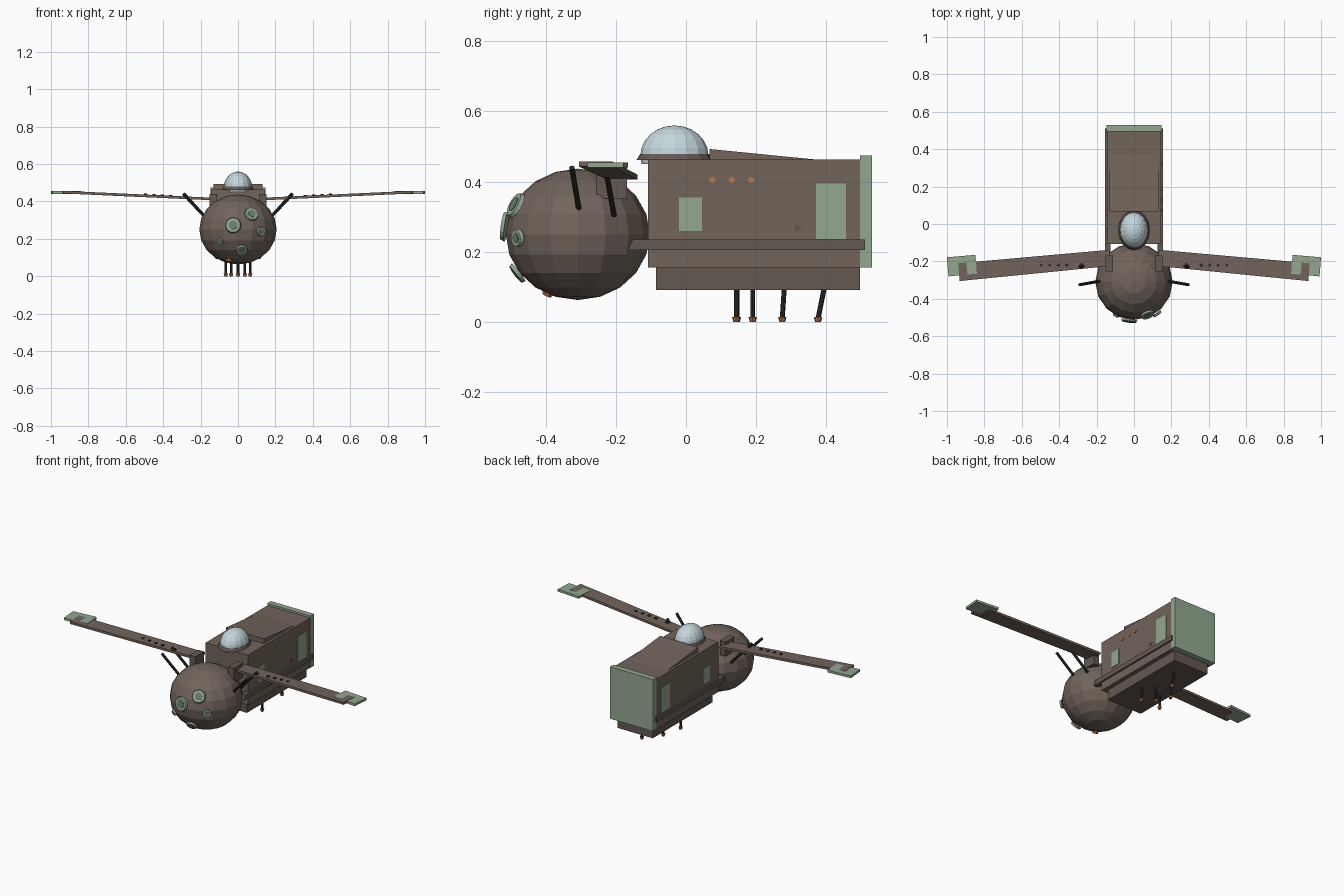
import bpy, bmesh
from mathutils import Vector, Matrix

if "Cube" in bpy.data.objects:
    bpy.data.objects.remove(bpy.data.objects["Cube"])


def mat(name, rgb):
    m = bpy.data.materials.new(name)
    m.diffuse_color = (*rgb, 1)
    m.use_nodes = True
    m.node_tree.nodes["Principled BSDF"].inputs["Base Color"].default_value = m.diffuse_color
    return m


BROWN = mat("brown", (0.165, 0.128, 0.105))
TRIM = mat("trim_brown", (0.13, 0.098, 0.083))
GREEN = mat("sage", (0.29, 0.39, 0.28))
DEEP = mat("deep_green", (0.13, 0.21, 0.15))
DARK = mat("dark", (0.03, 0.028, 0.025))
GLASS = mat("glass", (0.55, 0.67, 0.71))
ORANGE = mat("orange", (0.5, 0.18, 0.06))


def finish(name, bm, m):
    bmesh.ops.recalc_face_normals(bm, faces=bm.faces)
    me = bpy.data.meshes.new(name)
    bm.to_mesh(me)
    bm.free()
    me.materials.append(m)
    ob = bpy.data.objects.new(name, me)
    bpy.context.collection.objects.link(ob)
    return ob


def box(name, x, y, z, m):
    """Box from (min, max) pairs."""
    bm = bmesh.new()
    bmesh.ops.create_cube(bm, size=1)
    for v in bm.verts:
        v.co = [a + (c + 0.5) * (b - a) for c, (a, b) in zip(v.co, (x, y, z))]
    return finish(name, bm, m)


def prism(name, outline, x0, x1, m):
    """Extrude a (y, z) outline along x."""
    bm = bmesh.new()
    f = bm.faces.new([bm.verts.new((x0, y, z)) for y, z in outline])
    g = bmesh.ops.extrude_face_region(bm, geom=[f])["geom"]
    for v in g:
        if isinstance(v, bmesh.types.BMVert):
            v.co.x = x1
    return finish(name, bm, m)


def rod(name, a, b, r1, m, r2=None, sides=8):
    a, b = Vector(a), Vector(b)
    d = b - a
    bm = bmesh.new()
    bmesh.ops.create_cone(bm, cap_ends=True, segments=sides, radius1=r1,
                          radius2=r1 if r2 is None else r2, depth=d.length,
                          matrix=Matrix.Translation((a + b) / 2) @
                          d.to_track_quat("Z", "Y").to_matrix().to_4x4())
    return finish(name, bm, m)


def ellipsoid(name, c, r, m, u, v):
    bm = bmesh.new()
    bmesh.ops.create_uvsphere(bm, u_segments=u, v_segments=v, radius=1,
                              matrix=Matrix.Translation(c) @ Matrix.Diagonal((*r, 1)))
    return finish(name, bm, m)


def mirror(ob):
    ob.modifiers.new("mirror", "MIRROR").use_axis = (True, False, False)
    return ob


# Round front cabin
C, R = Vector((0, -0.308, 0.25)), Vector((0.207, 0.205, 0.187))
ellipsoid("front_cabin", C, R, BROWN, 16, 10)


# Portholes sitting just off the cabin surface
def cabin_point(x, z):
    s = 1 - (x / R.x) ** 2 - ((z - C.z) / R.z) ** 2
    p = Vector((x, -R.y * max(s, 0) ** 0.5, z - C.z))
    n = Vector((p.x / R.x ** 2, p.y / R.y ** 2, p.z / R.z ** 2)).normalized()
    return C + p, n


for i, (x, z, r) in enumerate([(-0.025, 0.272, 0.043), (0.07, 0.33, 0.039),
                               (0.12, 0.24, 0.026), (-0.092, 0.192, 0.019),
                               (0.02, 0.143, 0.032)]):
    p, n = cabin_point(x, z)
    rod(f"porthole_rim_{i}", p + n * 0.002, p + n * 0.013, r, GREEN, r * 0.9, 16)
    rod(f"porthole_glass_{i}", p + n * 0.01, p + n * 0.015, r * 0.55, DEEP, sides=12)
p, n = cabin_point(-0.048, 0.085)
rod("chin_lamp", p - n * 0.004, p + n * 0.01, 0.019, ORANGE, 0.014)

# Cargo hull, keel, sloping roof and rear door
box("cargo_hull", (-0.145, 0.145), (-0.108, 0.495), (0.155, 0.463), BROWN)
box("keel", (-0.12, 0.12), (-0.085, 0.495), (0.092, 0.155), TRIM)
prism("roof_wedge", [(0.067, 0.46), (0.067, 0.493), (0.37, 0.463), (0.37, 0.46)],
      -0.13, 0.13, BROWN)
box("rear_door", (-0.147, 0.147), (0.495, 0.53), (0.155, 0.475), GREEN)
mirror(prism("side_rail", [(-0.165, 0.205), (-0.152, 0.235), (0.51, 0.235), (0.51, 0.205)],
             0.125, 0.155, TRIM))

# Side windows on both flanks, lamps on the right
mirror(box("front_window", (0.14, 0.149), (-0.02, 0.045), (0.26, 0.355), GREEN))
mirror(box("rear_window", (0.14, 0.149), (0.37, 0.455), (0.237, 0.395), GREEN))
for i in range(3):
    y = 0.075 + 0.055 * i
    rod(f"side_lamp_{i}", (0.14, y, 0.405), (0.149, y, 0.405), 0.009, ORANGE)
prism("side_marker", [(0.311, 0.256), (0.311, 0.281), (0.333, 0.268)], 0.14, 0.148, TRIM)

# Glass dome on its collar
bm = bmesh.new()
bmesh.ops.create_cone(bm, cap_ends=True, segments=16, radius1=1.06, radius2=0.96, depth=1,
                      matrix=Matrix.Translation((0, -0.033, 0.47)) @
                      Matrix.Diagonal((0.08, 0.102, 0.018, 1)))
finish("dome_collar", bm, TRIM)
ellipsoid("dome", (0, -0.033, 0.474), (0.076, 0.097, 0.086), GLASS, 16, 12)
dome = bpy.data.objects["dome"].data
bm = bmesh.new()
bm.from_mesh(dome)
bmesh.ops.bisect_plane(bm, geom=bm.verts[:] + bm.edges[:] + bm.faces[:],
                       plane_co=(0, 0, 0.45), plane_no=(0, 0, 1), clear_inner=True)
bm.to_mesh(dome)
bm.free()


# Swept wings with slight dihedral and green tips
def slab(name, corners, thick, m):
    bm = bmesh.new()
    top = [bm.verts.new(c) for c in corners]
    low = [bm.verts.new((x, y, z - thick)) for x, y, z in corners]
    bm.faces.new(top)
    bm.faces.new(low[::-1])
    for i in range(4):
        j = (i + 1) % 4
        bm.faces.new((top[i], low[i], low[j], top[j]))
    return mirror(finish(name, bm, m))


slab("wing", [(0.13, -0.138, 0.42), (0.94, -0.21, 0.457),
              (0.932, -0.305, 0.457), (0.13, -0.225, 0.42)], 0.014, BROWN)
slab("wing_tip", [(0.848, -0.165, 0.455), (1.0, -0.178, 0.455),
                  (0.992, -0.28, 0.455), (0.84, -0.266, 0.455)], 0.014, GREEN)
mirror(box("wing_mount", (0.113, 0.152), (-0.255, -0.168), (0.352, 0.44), TRIM))

# Studs on the wing tops
for i, (x, r) in enumerate([(0.28, 0.013), (0.36, 0.01), (0.405, 0.009),
                            (0.45, 0.008), (0.495, 0.008)]):
    z = 0.42 + (x - 0.13) * 0.0457
    mirror(rod(f"wing_stud_{i}", (x, -0.22, z - 0.004), (x, -0.22, z + 0.005), r, DARK))

# Antenna rods leaning out from the cabin
for i, (a, b) in enumerate([((0.17, -0.303, 0.31), (0.292, -0.325, 0.44)),
                            ((0.165, -0.205, 0.305), (0.29, -0.23, 0.443))]):
    mirror(rod(f"antenna_{i}", a, b, 0.008, DARK))

# Landing legs with orange feet
for i, (x, y, lean) in enumerate([(0.065, 0.143, 0), (-0.065, 0.145, 0), (0, 0.19, 0),
                                  (-0.037, 0.274, 0.006), (0.037, 0.376, 0.018)]):
    rod(f"leg_{i}", (x, y + lean, 0.1), (x, y, 0.01), 0.007, DARK)
    rod(f"foot_{i}", (x, y, 0), (x, y, 0.015), 0.008, ORANGE, 0.012)
